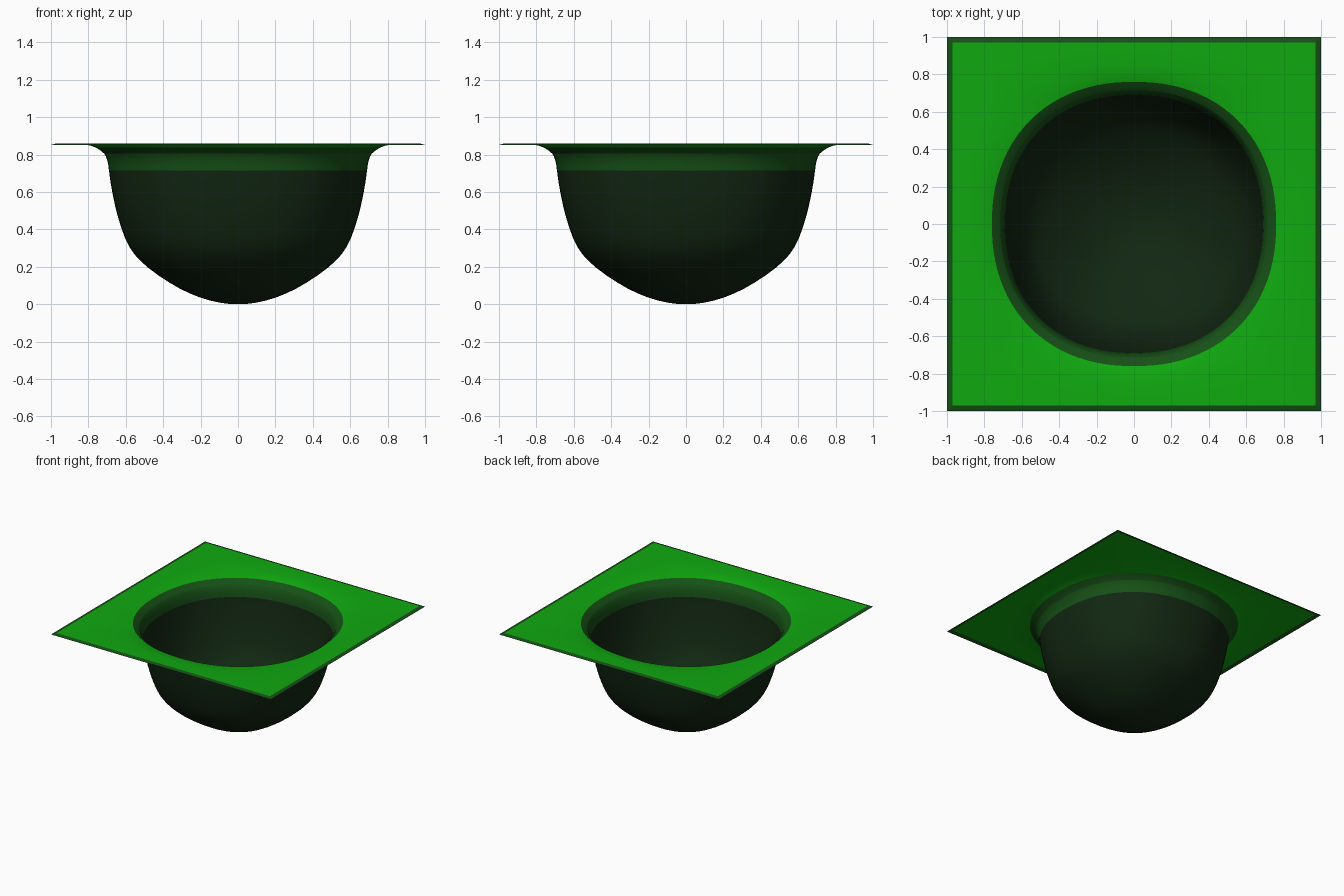
import bpy, bmesh, math

if "Cube" in bpy.data.objects:
    bpy.data.objects.remove(bpy.data.objects["Cube"])

SEG = 96  # multiple of 8 so the square corners are hit


def material(name, rgb):
    m = bpy.data.materials.new(name)
    m.diffuse_color = (*rgb, 1)
    m.use_nodes = True
    m.node_tree.nodes["Principled BSDF"].inputs["Base Color"].default_value = m.diffuse_color
    return m


def round_pt(r, a, n=2.2):
    # slightly squared circle
    k = (abs(math.cos(a)) ** n + abs(math.sin(a)) ** n) ** (-1 / n)
    return r * k * math.cos(a), r * k * math.sin(a)


def square_pt(r, a):
    k = r / max(abs(math.cos(a)), abs(math.sin(a)))
    return k * math.cos(a), k * math.sin(a)


def smooth_profile(pts, steps=3):
    # Catmull-Rom curve through (radius, height) points
    p = [(-pts[1][0], pts[1][1])] + pts + [pts[-1]]
    out = []
    for i in range(1, len(p) - 2):
        for s in range(steps):
            t = s / steps
            out.append(tuple(
                0.5 * (2 * b + (c - a) * t + (2 * a - 5 * b + 4 * c - d) * t * t
                       + (3 * b - a - 3 * c + d) * t ** 3)
                for a, b, c, d in zip(p[i - 1], p[i], p[i + 1], p[i + 2])))
    return out + [pts[-1]]


# Profiles of the bowl and of the lip that rolls over into the flange
bowl = [(0, 0), (0.15, 0.02), (0.31, 0.083), (0.48, 0.195), (0.58, 0.305),
        (0.64, 0.46), (0.674, 0.61), (0.69, 0.715)]
lip = [(0.697, 0.76), (0.715, 0.805), (0.76, 0.838)]
profile = smooth_profile(bowl + lip)
bowl_rings = (len(bowl) - 1) * 3

bm = bmesh.new()
angles = [2 * math.pi * i / SEG for i in range(SEG)]
pole = bm.verts.new((0, 0, 0))
rings = [[bm.verts.new((*round_pt(r, a), z)) for a in angles] for r, z in profile[1:]]
mats = [0 if k < bowl_rings else 1 for k in range(1, len(rings))]

# Flange blends from the round opening to the square edge
for t, z in ((0.15, 0.849), (0.4, 0.856), (0.7, 0.859), (1, 0.860)):
    ring = []
    for a in angles:
        (x0, y0), (x1, y1) = round_pt(0.76, a), square_pt(0.97, a)
        ring.append(bm.verts.new((x0 + (x1 - x0) * t, y0 + (y1 - y0) * t, z)))
    rings.append(ring)
    mats.append(2)

# Dark border strip round the square
rings.append([bm.verts.new((*square_pt(1, a), 0.852)) for a in angles])
mats.append(1)

for i in range(SEG):
    j = (i + 1) % SEG
    bm.faces.new((pole, rings[0][i], rings[0][j]))
    for k, m in enumerate(mats):
        f = bm.faces.new((rings[k][i], rings[k + 1][i], rings[k + 1][j], rings[k][j]))
        f.material_index = m

mesh = bpy.data.meshes.new("flanged_bowl")
bm.to_mesh(mesh)
bm.free()
for m in (material("bowl_dark", (0.006, 0.02, 0.006)),
          material("trim_green", (0.008, 0.08, 0.008)),
          material("flange_green", (0.005, 0.4, 0.005))):
    mesh.materials.append(m)
obj = bpy.data.objects.new("flanged_bowl", mesh)
bpy.context.collection.objects.link(obj)
bpy.context.view_layer.objects.active = obj
obj.select_set(True)
bpy.ops.object.shade_smooth_by_angle(angle=math.radians(12))
